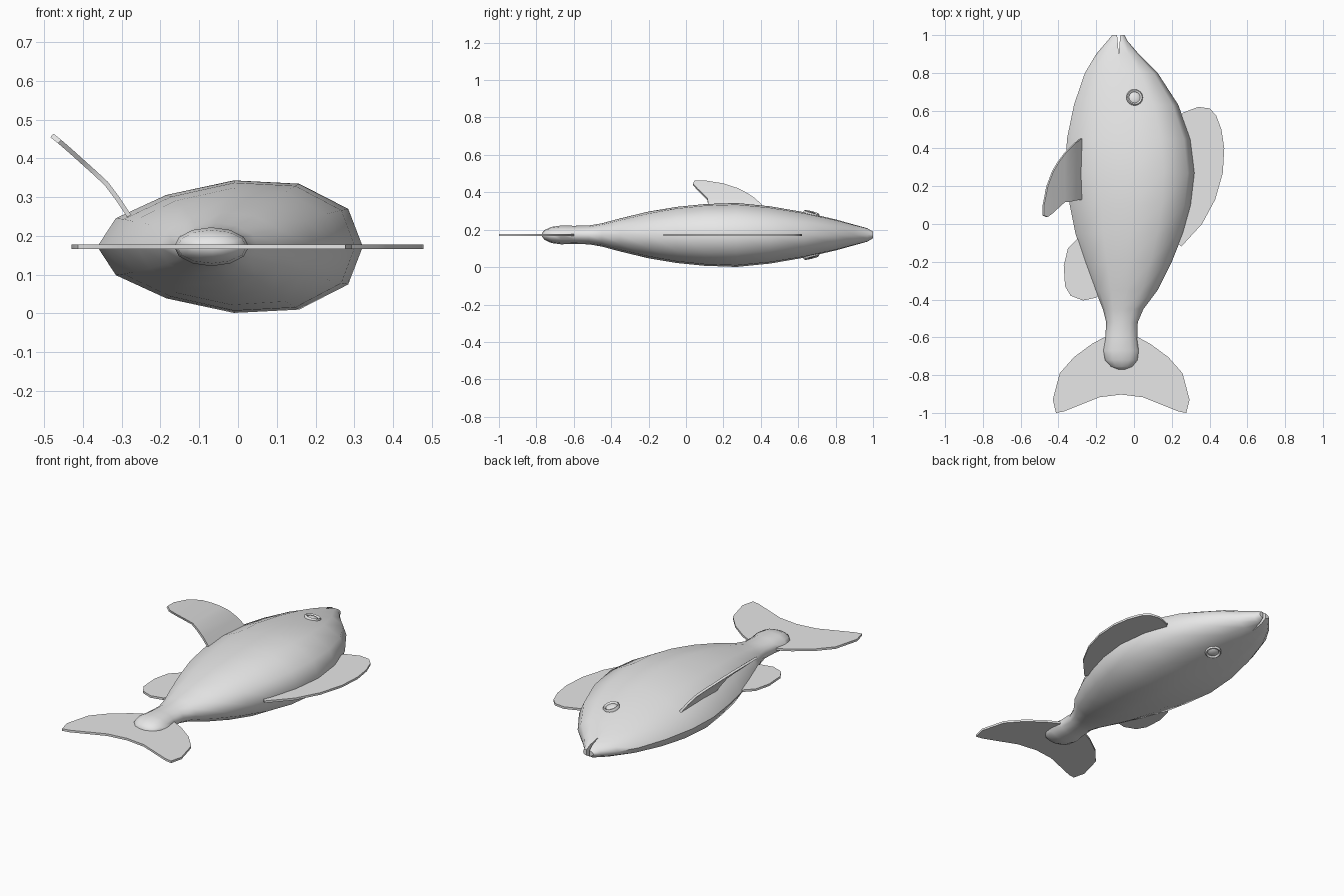
import bpy, bmesh
from math import cos, sin, pi, radians
from mathutils import Matrix, Vector

cube = bpy.data.objects.get("Cube")
if cube:
    bpy.data.objects.remove(cube, do_unlink=True)

grey = bpy.data.materials.new("plain grey")
grey.use_nodes = True
grey.diffuse_color = (0.8, 0.8, 0.8, 1)
grey.node_tree.nodes["Principled BSDF"].inputs["Base Color"].default_value = (0.8, 0.8, 0.8, 1)

MID = 0.172   # height of the plane the fish lies in


def finish(name, bm, angle):
    """Turn a bmesh into a smooth shaded object with sharp edges kept."""
    bmesh.ops.recalc_face_normals(bm, faces=bm.faces)
    mesh = bpy.data.meshes.new(name)
    bm.to_mesh(mesh)
    bm.free()
    mesh.materials.append(grey)
    mesh.shade_smooth()
    mesh.set_sharp_from_angle(angle=radians(angle))
    obj = bpy.data.objects.new(name, mesh)
    bpy.context.collection.objects.link(obj)
    return obj


def loft(name, rings, angle):
    """Bridge a series of equal closed rings and cap both ends."""
    bm = bmesh.new()
    loops = [[bm.verts.new(p) for p in ring] for ring in rings]
    n = len(loops[0])
    for a, b in zip(loops, loops[1:]):
        for i in range(n):
            j = (i + 1) % n
            bm.faces.new((a[i], a[j], b[j], b[i]))
    bm.faces.new(loops[0])
    bm.faces.new(loops[-1])
    return finish(name, bm, angle)


def plate(name, outline, half, angle=40):
    """Flat plate in the middle plane from an outline seen from above."""
    rings = [[(x, y, MID + z) for x, y in outline] for z in (-half, half)]
    return loft(name, rings, angle)


# Body: stations along the length as (y, x low, x high, half thickness)
stations = [
    (1.0, -0.115, -0.05, 0.018), (0.97, -0.14, -0.035, 0.036),
    (0.9, -0.2, 0.025, 0.055), (0.8, -0.26, 0.125, 0.083),
    (0.63, -0.318, 0.235, 0.122), (0.45, -0.355, 0.3, 0.153),
    (0.27, -0.363, 0.322, 0.171), (0.1, -0.34, 0.302, 0.165),
    (-0.05, -0.31, 0.26, 0.15), (-0.2, -0.26, 0.2, 0.125),
    (-0.35, -0.205, 0.125, 0.089), (-0.45, -0.165, 0.05, 0.062),
    (-0.52, -0.147, 0.02, 0.05), (-0.6, -0.152, 0.018, 0.049),
    (-0.67, -0.165, 0.028, 0.05), (-0.72, -0.157, 0.022, 0.043),
    (-0.755, -0.125, -0.005, 0.027), (-0.77, -0.085, -0.045, 0.01),
]
upper = [(1, 0), (0.89, 0.57), (0.52, 0.95), (0.03, 1), (-0.48, 0.78), (-0.86, 0.43), (-1, 0)]
section = upper + [(u, -v) for u, v in reversed(upper[1:-1])]
rings = []
for y, lo, hi, half in stations:
    t = min(1, max(0, -y / 0.5))          # section becomes round at the tail
    ring = []
    for i, (u, v) in enumerate(section):
        a = 2 * pi * i / len(section)
        u, v = u + (cos(a) - u) * t, v + (sin(a) - v) * t
        ring.append(((lo + hi) / 2 + u * (hi - lo) / 2, y, MID + v * half))
    rings.append(ring)
body = loft("body", rings, 65)

# Mouth: narrow wedge cut into the snout
cutter = plate("mouth_cutter", [(-0.081, 0.9), (-0.07, 1.03), (-0.092, 1.03)], 0.2)
cutter.hide_render = True
cut = body.modifiers.new("mouth", "BOOLEAN")
cut.operation = "DIFFERENCE"
cut.solver = "EXACT"
cut.object = cutter
bpy.context.view_layer.objects.active = body
bpy.ops.object.modifier_apply(modifier=cut.name)
bpy.data.objects.remove(cutter, do_unlink=True)
body.data.set_sharp_from_angle(angle=radians(50))

# Flat fins
CENTRE = -0.068
half_tail = [(0.09, -0.6), (0.155, -0.635), (0.25, -0.705), (0.325, -0.79),
             (0.362, -0.93), (0.345, -1.0), (0.305, -0.993), (0.21, -0.955), (0.115, -0.917)]
tail = ([(CENTRE + x, y) for x, y in half_tail] + [(CENTRE, -0.903)]
        + [(CENTRE - x, y) for x, y in reversed(half_tail)])
plate("tail_fin", tail, 0.006)
plate("dorsal_fin", [(0.2, 0.5), (0.26, 0.59), (0.34, 0.62), (0.4, 0.612), (0.435, 0.575),
                     (0.463, 0.5), (0.478, 0.4), (0.47, 0.27), (0.43, 0.13),
                     (0.36, 0.0), (0.25, -0.12), (0.18, -0.05)], 0.006)
plate("anal_fin", [(-0.2, -0.1), (-0.3, -0.08), (-0.35, -0.13), (-0.372, -0.22),
                   (-0.365, -0.33), (-0.335, -0.38), (-0.27, -0.405),
                   (-0.2, -0.39), (-0.13, -0.3)], 0.006)

# Side fin: bent blade sweeping up and back, strips as (x, z, y low, y high)
strips = [(-0.27, 0.235, 0.13, 0.46), (-0.31, 0.295, 0.125, 0.43), (-0.34, 0.335, 0.118, 0.4),
          (-0.37, 0.363, 0.115, 0.37), (-0.4, 0.39, 0.088, 0.33), (-0.43, 0.417, 0.06, 0.28),
          (-0.46, 0.443, 0.037, 0.2), (-0.48, 0.459, 0.045, 0.1)]
offset = Vector((0.004, 0, 0.0045))
blade = []
for x, z, lo, hi in strips:
    a, b = Vector((x, lo, z)), Vector((x, hi, z))
    blade.append([a - offset, b - offset, b + offset, a + offset])
loft("side_fin", blade, 40)

# Eyes: raised rim with a low dome, one on each flank
for name, side in (("upper_eye", 1), ("lower_eye", -1)):
    bm = bmesh.new()
    profile = [(0.043, -0.015), (0.044, 0.003), (0.039, 0.009), (0.033, 0.007),
               (0.03, 0.001), (0.022, 0.005), (0.011, 0.008)]
    n = 16
    loops = [[bm.verts.new((r * cos(2 * pi * i / n), r * sin(2 * pi * i / n), h))
              for i in range(n)] for r, h in profile]
    for a, b in zip(loops, loops[1:]):
        for i in range(n):
            bm.faces.new((a[i], a[(i + 1) % n], b[(i + 1) % n], b[i]))
    bm.faces.new(loops[0])
    bm.faces.new(loops[-1])
    place = (Matrix.Translation((0.003, 0.67, MID + side * 0.114))
             @ Matrix.Diagonal((1, 1, side, 1))
             @ Matrix.Rotation(radians(-14), 4, "X") @ Matrix.Rotation(radians(7), 4, "Y"))
    bm.transform(place)
    finish(name, bm, 50)
